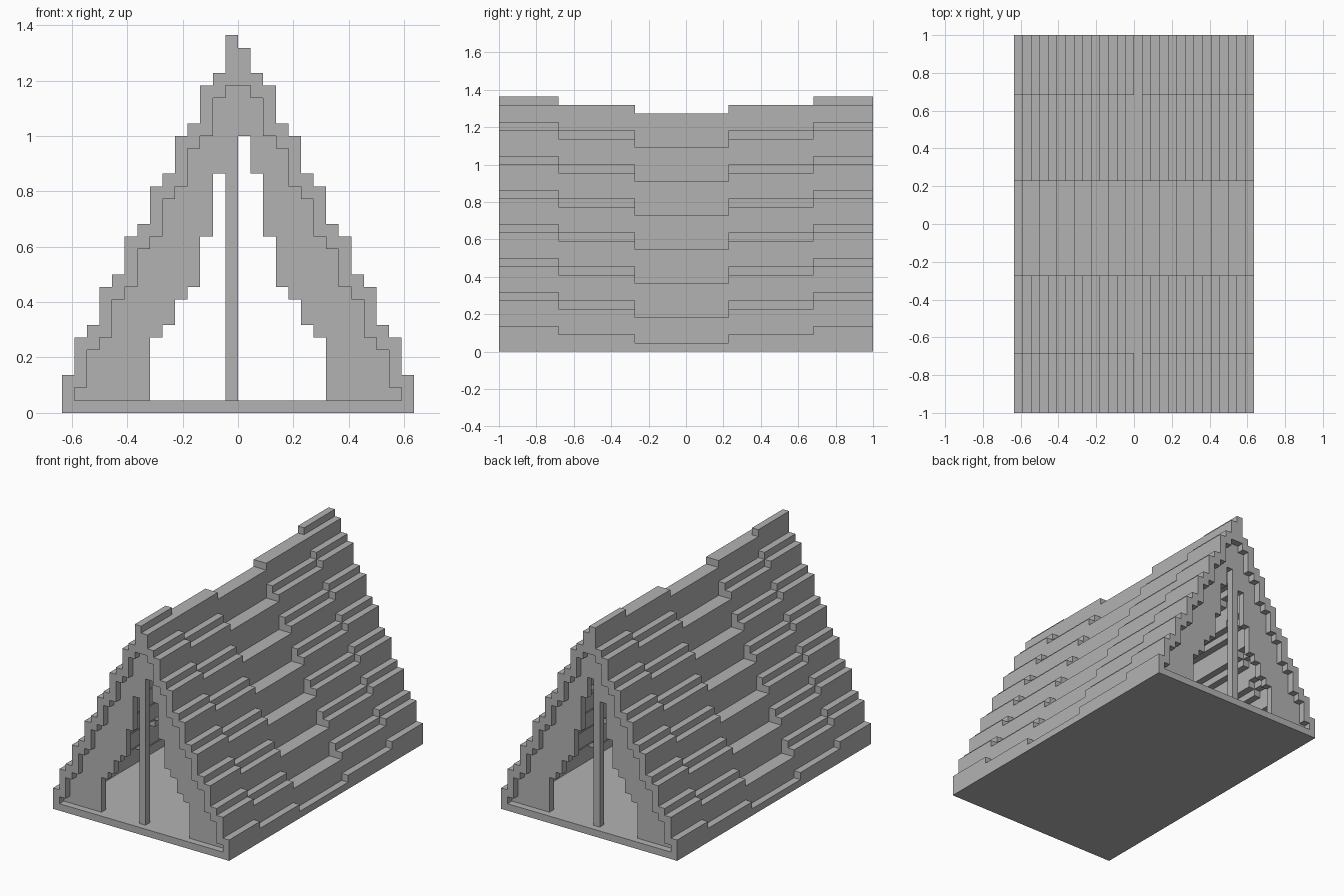
import bpy, bmesh
from mathutils import Vector

U = 1 / 22            # one block
HALF_W, HALF_L = 14, 22

cube = bpy.data.objects.get("Cube")
if cube:
    bpy.data.objects.remove(cube, do_unlink=True)

grey = bpy.data.materials.new("plain grey")
grey.use_nodes = True
colour = (0.45, 0.45, 0.45, 1)
grey.diffuse_color = colour
grey.node_tree.nodes["Principled BSDF"].inputs["Base Color"].default_value = colour


def fill(cells, xs, ys, zs):
    cells.update((x, y, z) for x in range(*xs) for y in range(*ys) for z in range(*zs))


def build(name, cells):
    """Skin a set of blocks, keeping only outside faces, merged when flat."""
    bm = bmesh.new()
    corners = {}

    def vert(p):
        if p not in corners:
            corners[p] = bm.verts.new(Vector(p) * U)
        return corners[p]

    for c in cells:
        for axis in range(3):
            for side in (0, 1):
                n = list(c)
                n[axis] += 2 * side - 1
                if tuple(n) in cells:
                    continue
                ring = []
                for a, b in ((0, 0), (1, 0), (1, 1), (0, 1)):
                    p = list(c)
                    p[axis] += side
                    p[(axis + 1) % 3] += a
                    p[(axis + 2) % 3] += b
                    ring.append(vert(tuple(p)))
                bm.faces.new(ring if side else ring[::-1])
    bmesh.ops.dissolve_limit(bm, angle_limit=0.01, verts=bm.verts, edges=bm.edges)
    mesh = bpy.data.meshes.new(name)
    bm.to_mesh(mesh)
    bm.free()
    mesh.materials.append(grey)
    obj = bpy.data.objects.new(name, mesh)
    bpy.context.collection.objects.link(obj)
    return obj


def roof_span(col, sag):
    """Bottom and top of the roof above a column, counted out from the ridge."""
    if col == HALF_W - 1:
        return 0, 3 - sag
    if col % 2 == 0:                       # tall shingle
        top = 30 - 2 * col
        return top - 4 - sag, top - sag
    top = 29 - 2 * col                     # short joining shingle
    return top - 2 - sag, top - max(sag, 2 * sag - 1)


# Roof: stepped shingles that sag towards the middle of the length
roof = set()
for y0, y1, sag in ((-22, -15, 0), (-15, -6, 1), (-6, 5, 2), (5, 15, 1), (15, 22, 0)):
    for col in range(HALF_W):
        lo, hi = roof_span(col, sag)
        fill(roof, (-col - 1, -col), (y0, y1), (lo, hi))
        if col == 0 and sag == 0:
            hi -= 1                        # notch beside the ridge ends
        fill(roof, (col, col + 1), (y0, y1), (lo, hi))
build("roof", roof)

# Floor slab
floor = set()
fill(floor, (-HALF_W + 1, HALF_W - 1), (-HALF_L, HALF_L), (0, 1))
build("floor", floor)

# End walls with a stepped doorway, and a pole in each doorway
DOOR = (22, 19, 14, 10, 9, 7, 6)
for label, y in (("front", -21), ("back", 20)):
    wall, pole = set(), set()
    for col in range(HALF_W - 1):
        bottom = DOOR[col] if col < len(DOOR) else 1
        for x in (col, -col - 1):
            fill(wall, (x, x + 1), (y, y + 1), (bottom, roof_span(col, 0)[0]))
    fill(pole, (-1, 0), (y, y + 1), (1, DOOR[0]))
    build(label + "_wall", wall)
    build(label + "_pole", pole)
